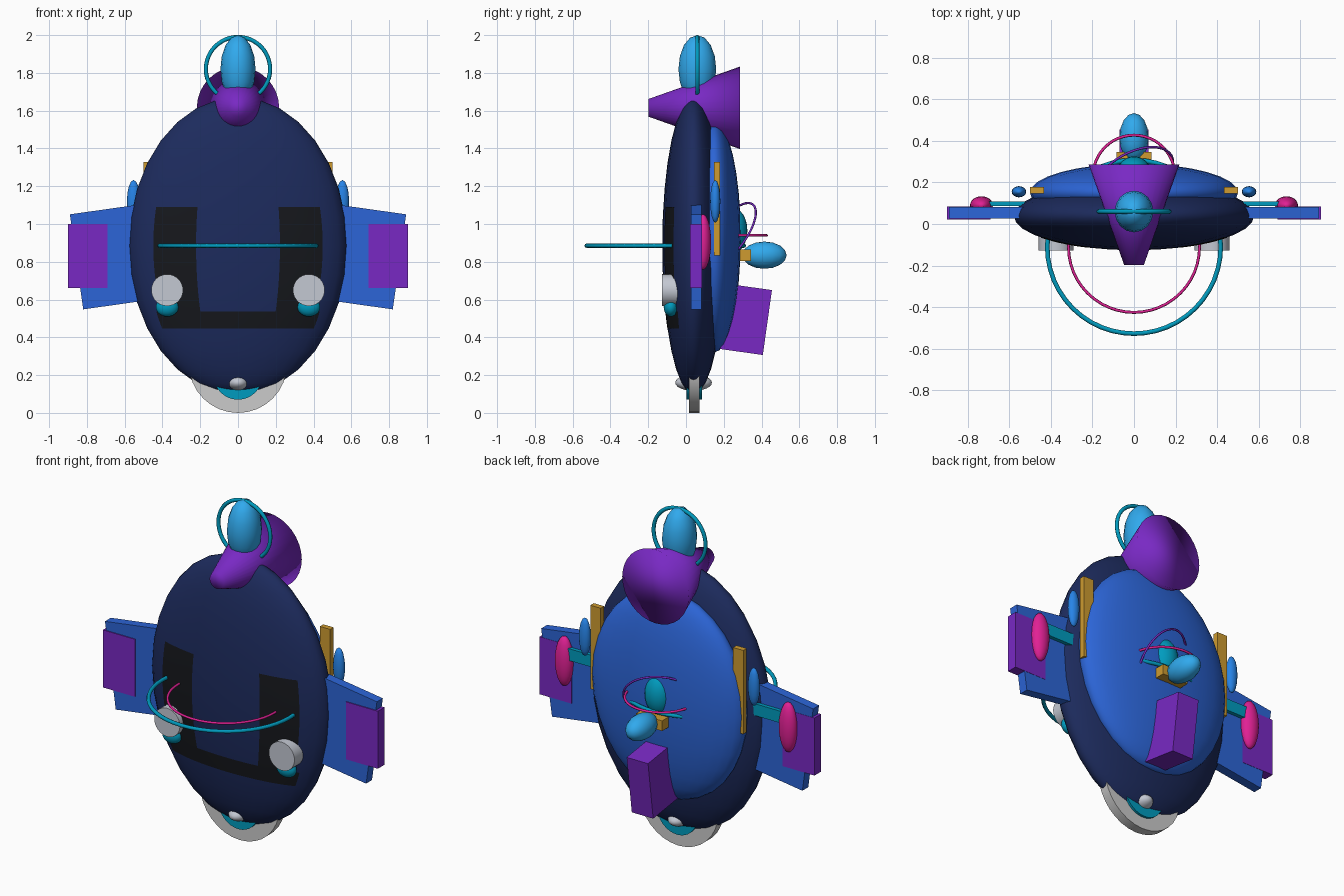
import bpy, bmesh
from math import radians, sqrt, pi
from mathutils import Vector, Matrix

if "Cube" in bpy.data.objects:
    bpy.data.objects.remove(bpy.data.objects["Cube"])

COL = dict(navy=(.012, .024, .11), blue=(.025, .13, .68), sky=(.03, .40, .85), teal=(0, .33, .52),
           purple=(.19, .022, .55), pink=(.75, .015, .30), orange=(.62, .33, .03), black=(.008, .009, .012),
           silver=(.55, .58, .65), azure=(.02, .23, .80))
MATS = {}


def finish(name, color, smooth=True, sharp=35):
    ob = bpy.context.object
    ob.name = name
    if color:
        if color not in MATS:
            MATS[color] = bpy.data.materials.new(color)
            MATS[color].diffuse_color = (*COL[color], 1)
        ob.data.materials.append(MATS[color])
    if smooth:
        bpy.ops.object.shade_smooth_by_angle(angle=radians(sharp))
    return ob


def ball(name, loc, radii, color, seg=24, rings=12):
    bpy.ops.mesh.primitive_uv_sphere_add(segments=seg, ring_count=rings, location=loc)
    bpy.context.object.scale = radii
    bpy.ops.object.transform_apply(location=False, rotation=False)
    return finish(name, color, sharp=70)


def box(name, loc, size, color, rot=(0, 0, 0)):
    bpy.ops.mesh.primitive_cube_add(size=1, location=loc, rotation=rot)
    bpy.context.object.scale = size
    return finish(name, color, False)


def disc(name, loc, radius, depth, color):
    bpy.ops.mesh.primitive_cylinder_add(vertices=32, radius=radius, depth=depth, location=loc,
                                        rotation=(pi / 2, 0, 0))
    return finish(name, color)


def ring(name, loc, major, minor, color, normal=(0, 0, 1)):
    rot = Vector((0, 0, 1)).rotation_difference(Vector(normal)).to_euler()
    bpy.ops.mesh.primitive_torus_add(major_radius=major, minor_radius=minor, major_segments=48,
                                     minor_segments=8, location=loc, rotation=rot)
    return finish(name, color, sharp=60)


# Main body and back shell
body_loc, body_r = (0, .04, .885), (.578, .166, .787)
ball("body", body_loc, body_r, "navy", 32, 16)
ball("back_shell", (0, .15, .93), (.5, .14, .61), "blue", 32, 16)

# Dark U-shaped face panel lying flush on the front of the body
panel = ball("face_panel", body_loc, [r * 1.004 for r in body_r], "black", 64, 48)
bm = bmesh.new()
bm.from_mesh(panel.data)


def in_panel(p):
    x, z = abs(p.x), p.z + body_loc[2]
    sides = .22 < x < .43 and .62 < z < 1.1
    low = z <= .62 and .45 < z and x < .42 and (z < .54 or x > .2)
    return p.y < 0 and (sides or low)


bmesh.ops.delete(bm, geom=[f for f in bm.faces if not in_panel(f.calc_center_median())], context='FACES')
bm.to_mesh(panel.data)
bm.free()

# Hoops around the front
ring("front_hoop_outer", (0, -.11, .885), .417, .011, "teal")
ring("front_hoop_inner", (0, -.11, .885), .315, .007, "pink")

# Top pod, its ring, and the horn
ball("top_pod", (0, .06, 1.82), (.093, .1, .18), "sky", 16, 8)
ring("top_ring", (0, .06, 1.82), .17, .011, "teal", (0, 1, 0))
bpy.ops.mesh.primitive_cone_add(vertices=32, radius1=.218, radius2=.047, depth=.483,
                                location=(0, .0435, 1.615), rotation=(pi / 2, 0, 0))
horn = finish("horn", "purple", False)
horn.data.polygons.foreach_set("use_smooth", [True] * len(horn.data.polygons))

# Rear cluster
ball("rear_pod", (0, .415, .835), (.07, .118, .072), "sky", 16, 8)
box("rear_clip", (0, .29, .835), (.17, .11, .06), "orange")
ball("rear_dome", (0, .25, .965), (.08, .075, .12), "teal")
ring("rear_ring_flat", (0, .23, .94), .197, .007, "pink")
ring("rear_ring_tilted", (0, .23, .94), .205, .006, "purple", (.40, -.73, .55))
box("rear_fin", (0, .312, .495), (.14, .24, .347), "purple", (radians(-8), 0, 0))

# Foot rocker and bottom light
disc("rocker", (0, .043, .26), .26, .055, None)
disc("rocker_hub", (0, .043, .2), .13, .083, "teal")
ball("bottom_light", (0, .04, .16), (.06, .097, .043), "silver")

# Mirrored side parts
for s, side in ((-1, "left"), (1, "right")):
    box(side + "_wing", (s * .632, .055, .831), (.45, .055, .508), "blue", (0, s * radians(8), 0))
    box(side + "_wing_tip", (s * .795, .053, .83), (.21, .062, .34), "purple")
    ball(side + "_wing_bulb", (s * .733, .09, .905), (.055, .043, .147), "pink")
    box(side + "_wing_bar", (s * .6, .098, .96), (.25, .022, .07), "teal")
    ball(side + "_side_bead", (s * .553, .155, 1.12), (.035, .027, .113), "azure", 16, 8)
    box(side + "_strip", (s * .467, .163, 1.082), (.067, .032, .495), "orange")
    disc(side + "_lamp", (s * .375, -.085, .65), .084, .085, "silver")
    ball(side + "_lamp_base", (s * .375, -.08, .56), (.06, .038, .05), "teal")

for m in bpy.data.materials:
    if m.users and not m.is_grease_pencil:
        m.use_nodes = True
        m.node_tree.nodes["Principled BSDF"].inputs["Base Color"].default_value = m.diffuse_color
